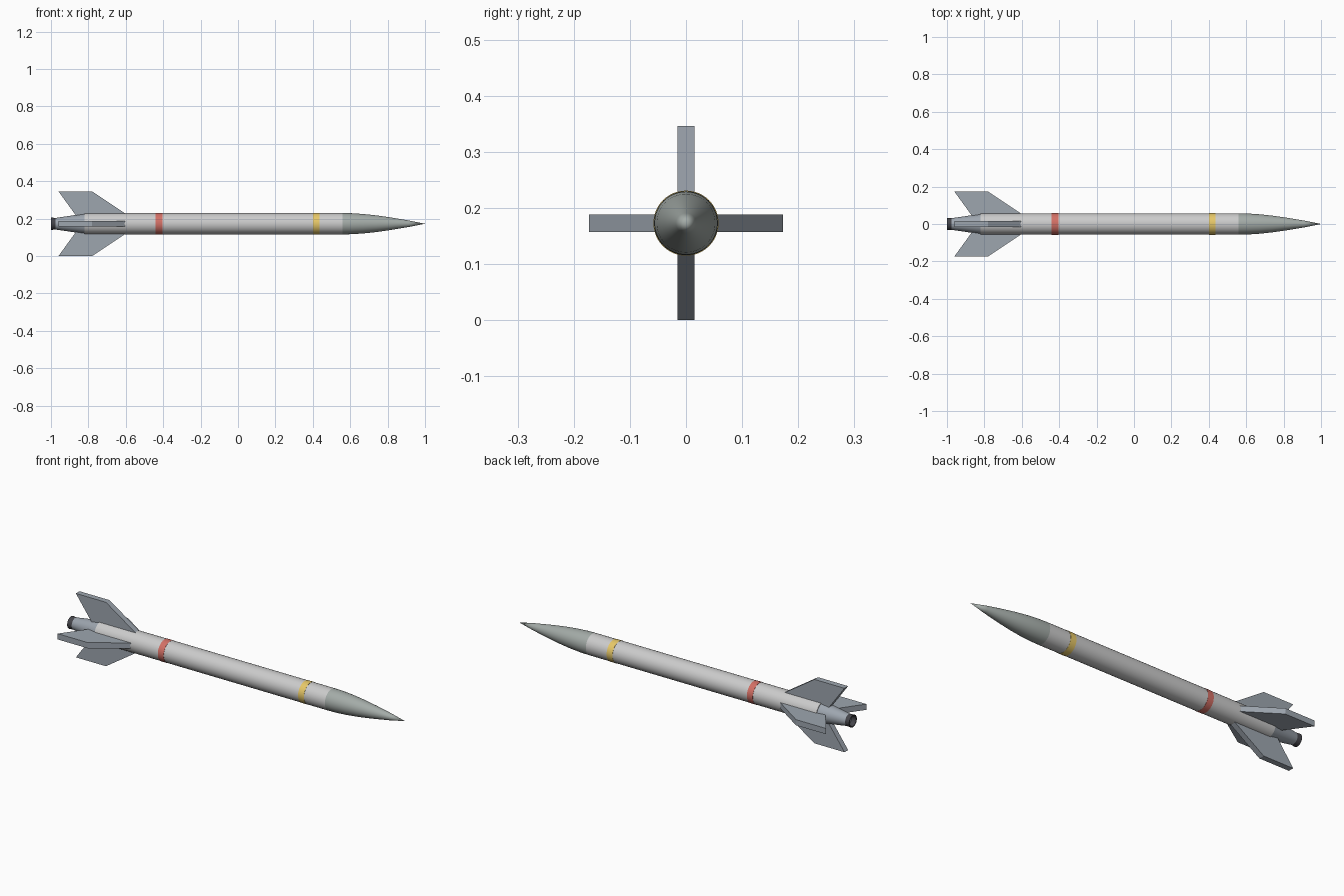
import bpy, bmesh, math
from mathutils import Matrix, Vector

if "Cube" in bpy.data.objects:
    bpy.data.objects.remove(bpy.data.objects["Cube"])

AXIS_Z = 0.173
SEGMENTS = 48


def material(name, rgb):
    m = bpy.data.materials.new(name)
    m.diffuse_color = (*rgb, 1)
    m.use_nodes = True
    m.node_tree.nodes["Principled BSDF"].inputs["Base Color"].default_value = m.diffuse_color
    return m


def finish(name, bm, mat):
    bmesh.ops.recalc_face_normals(bm, faces=bm.faces)
    mesh = bpy.data.meshes.new(name)
    bm.to_mesh(mesh)
    bm.free()
    mesh.materials.append(mat)
    obj = bpy.data.objects.new(name, mesh)
    bpy.context.collection.objects.link(obj)
    obj.location.z = AXIS_Z
    return obj


def lathe(name, profile, mat):
    """Revolve (x, radius) points round the long axis."""
    bm = bmesh.new()
    verts = [bm.verts.new((x, 0, r)) for x, r in profile]
    edges = [bm.edges.new(pair) for pair in zip(verts, verts[1:])]
    bmesh.ops.spin(bm, geom=verts + edges, cent=(0, 0, 0), axis=(1, 0, 0),
                   angle=math.tau, steps=SEGMENTS, use_duplicate=False)
    bmesh.ops.remove_doubles(bm, verts=bm.verts, dist=1e-5)
    obj = finish(name, bm, mat)
    bpy.ops.object.select_all(action='DESELECT')
    obj.select_set(True)
    bpy.context.view_layer.objects.active = obj
    bpy.ops.object.shade_smooth_by_angle(angle=math.radians(30))
    return obj


def tube(name, x0, x1, r, mat):
    return lathe(name, [(x0, 0), (x0, r), (x1, r), (x1, 0)], mat)


white = material("body_white", (0.78, 0.80, 0.78))
grey_green = material("nose_grey", (0.37, 0.41, 0.39))
steel = material("fin_steel", (0.34, 0.38, 0.43))
dark = material("nozzle_dark", (0.06, 0.06, 0.07))
red = material("band_red", (0.65, 0.16, 0.13))
yellow = material("band_yellow", (0.80, 0.58, 0.14))

# Body and painted bands
tube("body", -0.82, 0.56, 0.057, white)
tube("rear_band", -0.44, -0.405, 0.058, red)
tube("front_band", 0.40, 0.435, 0.058, yellow)

# Pointed nose
lathe("nose_cone", [(0.56, 0), (0.56, 0.057), (0.61, 0.056), (0.67, 0.052),
                    (0.74, 0.0445), (0.82, 0.033), (0.91, 0.018), (1.0, 0)],
      grey_green)

# Tapered tail and hollow nozzle
lathe("tail_cone", [(-0.82, 0), (-0.82, 0.054), (-0.975, 0.031), (-0.975, 0)], steel)
lathe("nozzle", [(-0.96, 0), (-0.96, 0.030), (-1.0, 0.033), (-1.0, 0.028),
                 (-0.97, 0.022), (-0.97, 0)], dark)

# Four swept fins
FIN = [(-0.60, 0.053), (-0.78, 0.173), (-0.96, 0.173), (-0.86, 0.035), (-0.60, 0.035)]
for i, side in enumerate(("top", "left", "bottom", "right")):
    bm = bmesh.new()
    face = bm.faces.new([bm.verts.new((x, -0.0155, z)) for x, z in FIN])
    new = bmesh.ops.extrude_face_region(bm, geom=[face])["geom"]
    bmesh.ops.translate(bm, vec=Vector((0, 0.031, 0)),
                        verts=[g for g in new if isinstance(g, bmesh.types.BMVert)])
    bmesh.ops.rotate(bm, verts=bm.verts, cent=(0, 0, 0),
                     matrix=Matrix.Rotation(i * math.pi / 2, 3, 'X'))
    finish(side + "_fin", bm, steel)
